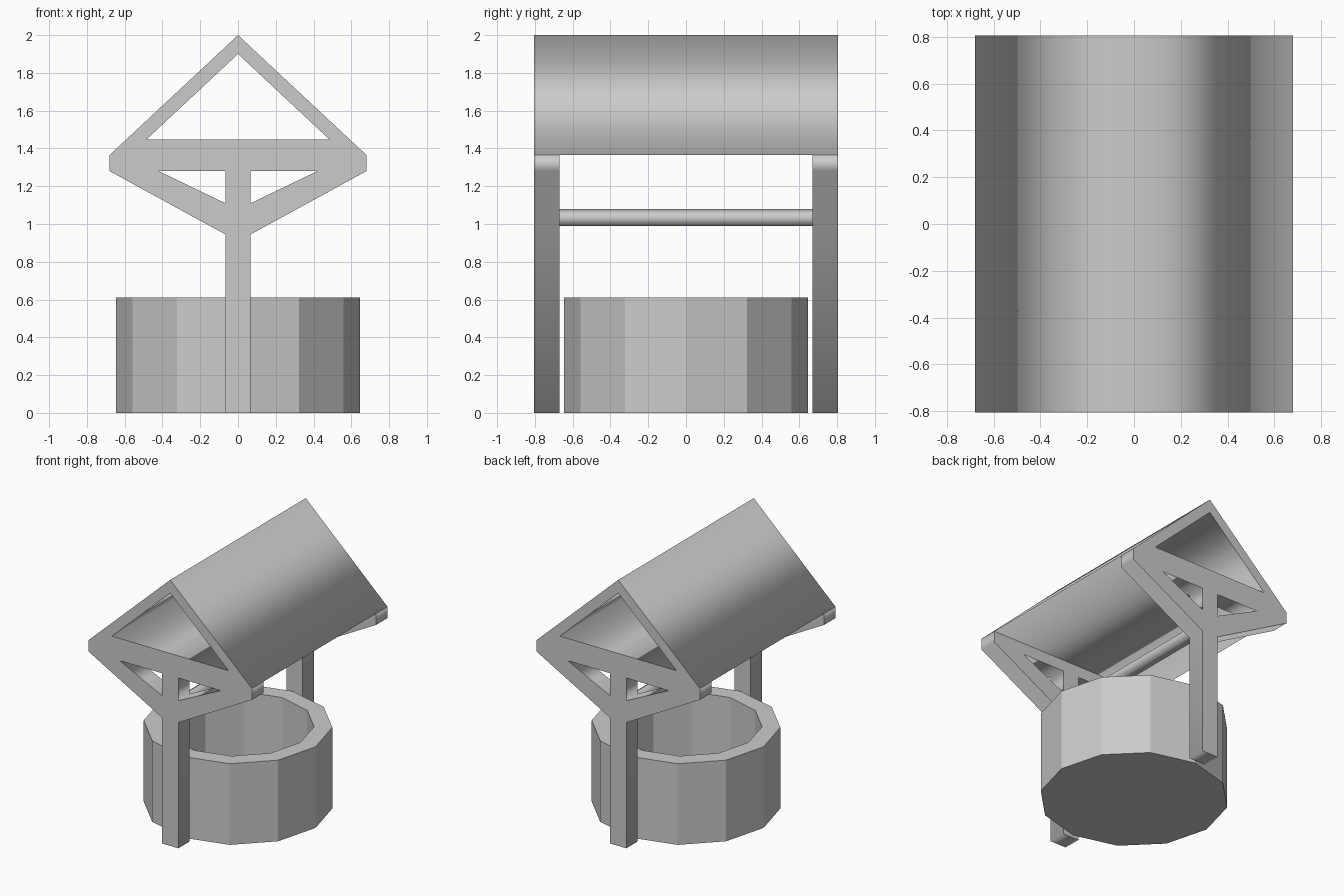
import bpy, bmesh
from math import sin, cos, radians, pi

if "Cube" in bpy.data.objects:
    bpy.data.objects.remove(bpy.data.objects["Cube"])


def profile_solid(name, loops, y, depth):
    """Extrude XZ outlines (first is the outside, others are holes) along y."""
    cu = bpy.data.curves.new(name, 'CURVE')
    cu.dimensions = '2D'
    cu.fill_mode = 'BOTH'
    cu.extrude = depth / 2
    for pts in loops:
        sp = cu.splines.new('POLY')
        sp.points.add(len(pts) - 1)
        for p, (x, z) in zip(sp.points, pts):
            p.co = (x, z, 0, 1)
        sp.use_cyclic_u = True
    ob = bpy.data.objects.new(name, cu)
    bpy.context.collection.objects.link(ob)
    ob.rotation_euler = (pi / 2, 0, 0)
    ob.location = (0, y, 0)
    bpy.ops.object.select_all(action='DESELECT')
    ob.select_set(True)
    bpy.context.view_layer.objects.active = ob
    bpy.ops.object.convert(target='MESH')
    return bpy.context.object


def mirrored(right):
    """Close a right-hand outline with its reflection in x."""
    return right + [(-x, z) for x, z in reversed(right)]


HALF_Y, POST_D = 0.805, 0.135

# Hollow triangular roof running the full length
profile_solid("roof", [[(0, 2), (0.68, 1.365), (-0.68, 1.365)],
                       [(0, 1.9), (0.485, 1.447), (-0.485, 1.447)]], 0, 2 * HALF_Y)

# End frames: post, beam and two diagonal braces
outline = mirrored([(0.68, 1.365), (0.68, 1.28), (0.067, 0.945), (0.067, 0)])
gap = [(0.067, 1.28), (0.42, 1.28), (0.067, 1.11)]
gap_left = [(-x, z) for x, z in gap]
for name, side in (("front_frame", -1), ("back_frame", 1)):
    profile_solid(name, [outline, gap, gap_left], side * (HALF_Y - POST_D / 2), POST_D)

# Five-sided axle between the frames
penta = [(0.05 * sin(radians(72 * i)), 1.03 + 0.05 * cos(radians(72 * i))) for i in range(5)]
profile_solid("axle", [penta], 0, 2 * (HALF_Y - POST_D))

# Twelve-sided well wall, hollowed from the top
H, FLOOR = 0.61, 0.06
bm = bmesh.new()
bmesh.ops.create_cone(bm, cap_ends=True, segments=12, radius1=0.645, radius2=0.645, depth=H)
bmesh.ops.translate(bm, verts=bm.verts, vec=(0, 0, H / 2))
bm.normal_update()
top = next(f for f in bm.faces if f.normal.z > 0.9)
bmesh.ops.inset_region(bm, faces=[top], thickness=0.125)
ext = bmesh.ops.extrude_discrete_faces(bm, faces=[top])
bmesh.ops.translate(bm, verts=ext["faces"][0].verts, vec=(0, 0, FLOOR - H))
bmesh.ops.recalc_face_normals(bm, faces=bm.faces)
me = bpy.data.meshes.new("well_wall")
bm.to_mesh(me)
bm.free()
bpy.context.collection.objects.link(bpy.data.objects.new("well_wall", me))
